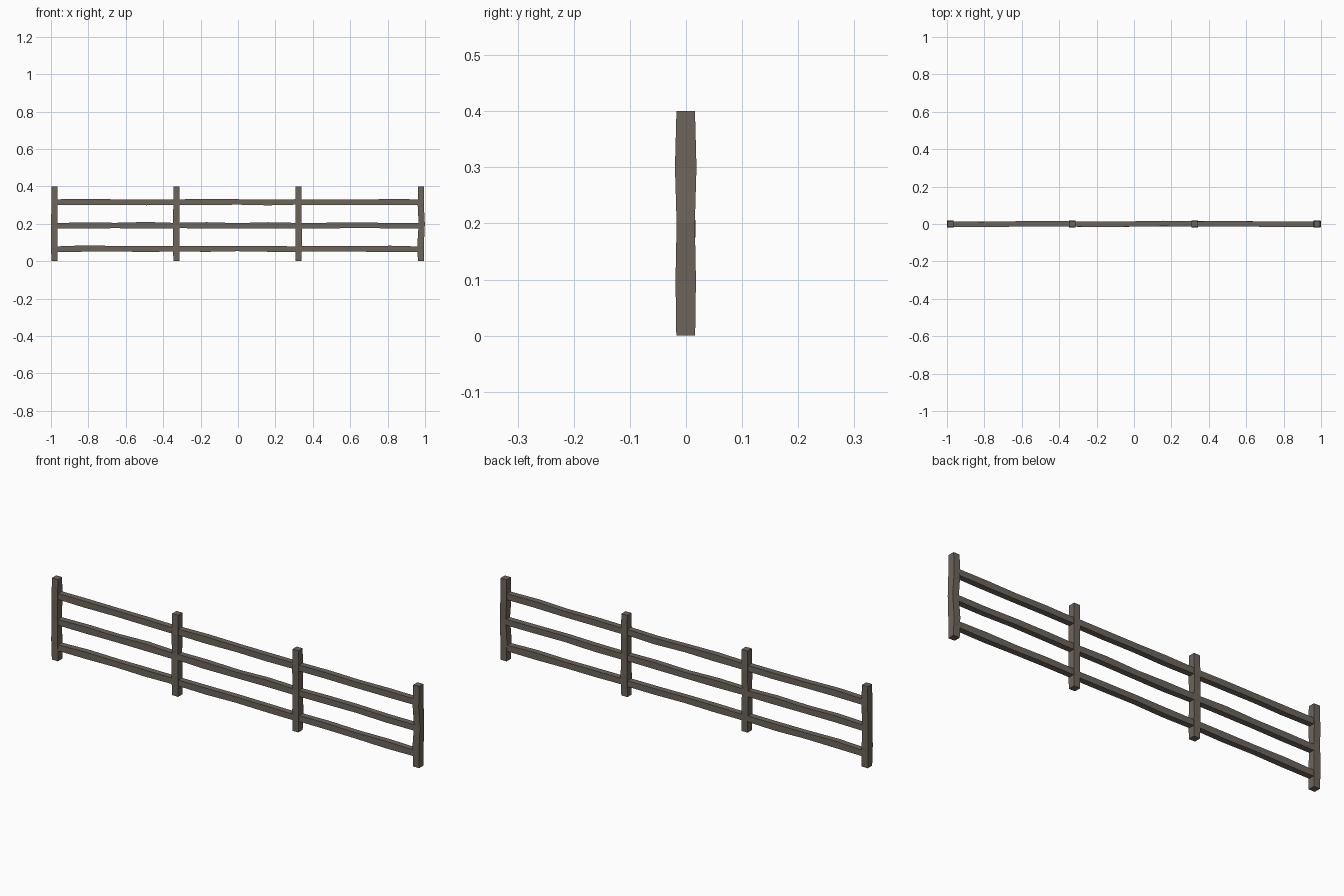
import bpy, bmesh, random
from mathutils import Vector

if "Cube" in bpy.data.objects:
    bpy.data.objects.remove(bpy.data.objects["Cube"])

random.seed(4)
wood = bpy.data.materials.new("weathered_wood")
wood.diffuse_color = (0.155, 0.13, 0.108, 1)
wood.use_nodes = True
wood.node_tree.nodes["Principled BSDF"].inputs["Base Color"].default_value = wood.diffuse_color


def beam(name, sections):
    """Square beam lofted through rings of four corner points."""
    bm = bmesh.new()
    rings = [[bm.verts.new(p) for p in ring] for ring in sections]
    for a, b in zip(rings, rings[1:]):
        for i in range(4):
            j = (i + 1) % 4
            bm.faces.new((a[i], a[j], b[j], b[i]))
    bm.faces.new(rings[0])
    bm.faces.new(rings[-1])
    bmesh.ops.recalc_face_normals(bm, faces=bm.faces)
    me = bpy.data.meshes.new(name)
    bm.to_mesh(me)
    bm.free()
    me.materials.append(wood)
    ob = bpy.data.objects.new(name, me)
    bpy.context.collection.objects.link(ob)


def jit(a):
    return random.uniform(-a, a)


CORNERS = [(-1, -1), (1, -1), (1, 1), (-1, 1)]
posts = [-0.981, -0.329, 0.323, 0.978]

# Rough posts: five rings each, (height, half width, half depth)
profile = [(0, 0.0165, 0.0168), (0.1, 0.0175, 0.0182), (0.2, 0.0165, 0.0162),
           (0.3, 0.0165, 0.0192), (0.4, 0.016, 0.0165)]
for k, px in enumerate(posts):
    rings = []
    for z, hx, hy in profile:
        dx = 0 if z in (0, 0.4) else jit(0.002)
        if z == 0.1 and k == 0:
            dx = -0.0015
        if z == 0.2 and k == 3:
            dx = 0.0045
        rings.append([Vector((px + dx + sx * hx, sy * hy - 0.0005, z))
                      for sx, sy in CORNERS])
    beam("post_%d" % (k + 1), rings)

# Rough rails: three per bay, swelling slightly at the quarter points
bumps = [(-0.003, 0, 0.003), (-0.003, 0, 0.003), (-0.003, 0, 0.003)]
for bay in range(3):
    x0, x1 = posts[bay], posts[bay + 1]
    for row, z in enumerate((0.066, 0.191, 0.316)):
        rings = []
        for i in range(5):
            x = x0 + (x1 - x0) * i / 4
            dy = bumps[bay][i - 1] * (1 if bay != 2 else -1) if 0 < i < 4 else 0
            dy *= random.uniform(0.2, 1)
            dz = jit(0.002)
            h = 0.0145 + (random.uniform(0, 0.003) if i in (1, 3) else 0)
            rings.append([Vector((x, dy + sy * 0.0145, z + dz + sz * h))
                          for sy, sz in CORNERS])
        beam("rail_%d_%d" % (bay + 1, row + 1), rings)
